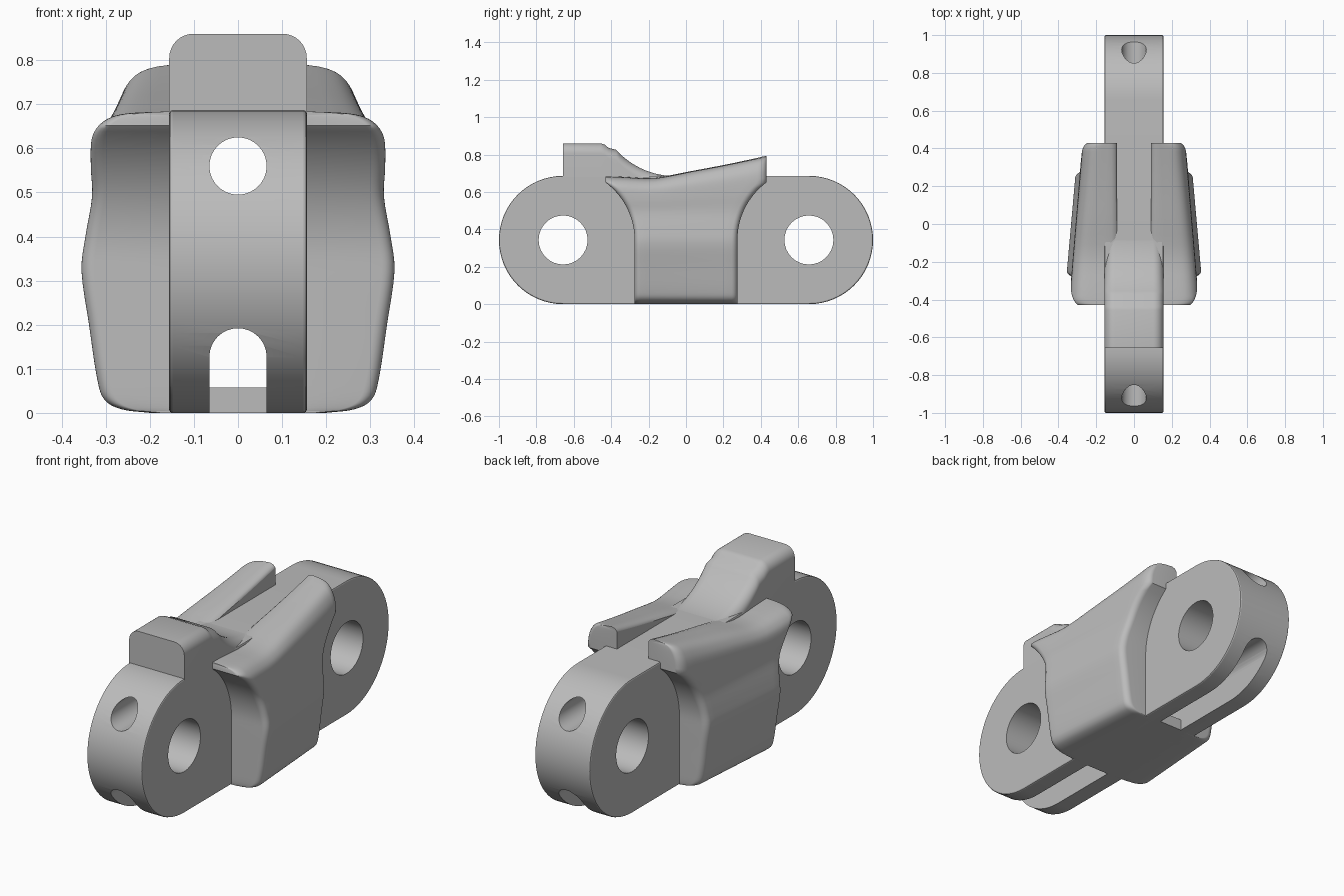
import bpy, bmesh, math
from mathutils import Vector

cube = bpy.data.objects.get("Cube")
if cube:
    bpy.data.objects.remove(cube, do_unlink=True)

grey = bpy.data.materials.new("plain grey")
grey.use_nodes = True
colour = (0.5, 0.5, 0.5, 1)
grey.diffuse_color = colour
grey.node_tree.nodes["Principled BSDF"].inputs["Base Color"].default_value = colour

PIN_Y, PIN_Z, TOP, HALF = 0.657, 0.343, 0.685, 0.156


def finish(name, bm, angle=35):
    bmesh.ops.remove_doubles(bm, verts=bm.verts, dist=1e-5)
    bmesh.ops.recalc_face_normals(bm, faces=bm.faces)
    mesh = bpy.data.meshes.new(name)
    bm.to_mesh(mesh)
    bm.free()
    ob = bpy.data.objects.new(name, mesh)
    bpy.context.collection.objects.link(ob)
    mesh.materials.append(grey)
    select(ob)
    bpy.ops.object.shade_smooth_by_angle(angle=math.radians(angle))
    return ob


def select(ob):
    bpy.ops.object.select_all(action='DESELECT')
    ob.select_set(True)
    bpy.context.view_layer.objects.active = ob


def arc(cy, cz, r, a0, a1, n=32):
    steps = [math.radians(a0 + (a1 - a0) * i / n) for i in range(n + 1)]
    return [(cy + r * math.cos(a), cz + r * math.sin(a)) for a in steps]


def prism(name, outline, axis, lo, hi):
    """Extrude a 2D outline along x (outline is y,z) or y (outline is x,z)."""
    bm = bmesh.new()
    put = (lambda p, t: (t, *p)) if axis == 'x' else (lambda p, t: (p[0], t, p[1]))
    a = [bm.verts.new(put(p, lo)) for p in outline]
    b = [bm.verts.new(put(p, hi)) for p in outline]
    n = len(a)
    for i in range(n):
        bm.faces.new((a[i], a[(i + 1) % n], b[(i + 1) % n], b[i]))
    bm.faces.new(a)
    bm.faces.new(b)
    return finish(name, bm)


def cut(ob, cutter):
    mod = ob.modifiers.new("cut", 'BOOLEAN')
    mod.operation, mod.solver, mod.object = 'DIFFERENCE', 'EXACT', cutter
    select(ob)
    bpy.ops.object.modifier_apply(modifier=mod.name)
    bpy.data.objects.remove(cutter, do_unlink=True)


# Link plate: a rounded bar with slightly eased edges
outline = arc(PIN_Y, PIN_Z, PIN_Z, -90, 90) + arc(-PIN_Y, PIN_Z, PIN_Z, 90, 270)
plate = prism("link_plate", outline, 'x', -HALF, HALF)
bevel = plate.modifiers.new("ease", 'BEVEL')
bevel.width, bevel.segments = 0.007, 2
bevel.limit_method, bevel.angle_limit = 'ANGLE', math.radians(50)
select(plate)
bpy.ops.object.modifier_apply(modifier=bevel.name)

# Pin holes, upper bore, lower arched tunnel and open end slots
for side in (-1, 1):
    cut(plate, prism("pin_cutter", arc(side * PIN_Y, PIN_Z, 0.131, 0, 348.75, 31), 'x', -1, 1))
cut(plate, prism("bore_cutter", arc(0, 0.56, 0.065, 0, 348.75, 31), 'y', -2, 2))
arch = arc(0, 0.127, 0.065, 0, 180, 16)
cut(plate, prism("tunnel_cutter", arch + [(-0.065, 0.058), (0.065, 0.058)], 'y', -2, 2))
for lo, hi in ((-2, -0.28), (0.28, 2)):
    cut(plate, prism("slot_cutter", arch + [(-0.065, -0.1), (0.065, -0.1)], 'y', lo, hi))
select(plate)
bpy.ops.object.shade_smooth_by_angle(angle=math.radians(35))

# Top lug: block with rounded shoulders, sweeping down to the plate
bm = bmesh.new()
path = [(-PIN_Y, 0.86), (-0.455, 0.86), (-0.435, 0.853), (-0.415, 0.836)]
path += arc(-0.06, 1.105, 0.42, 218, 270, 14)[1:] + [(0.03, 0.683)]
rings = []
for y, z in path:
    corner = [(HALF - 0.055 + x, z - 0.055 + h) for x, h in arc(0, 0, 0.055, 0, 90, 8)]
    half = [(HALF, 0.56)] + corner
    ring = half + [(-x, h) for x, h in reversed(half)]
    rings.append([bm.verts.new((x, y, h)) for x, h in ring])
for a, b in zip(rings, rings[1:]):
    for i in range(len(a)):
        j = (i + 1) % len(a)
        bm.faces.new((a[i], a[j], b[j], b[i]))
bm.faces.new(rings[0])
bm.faces.new(rings[-1])
lug = finish("top_lug", bm)
cut(lug, prism("bore_cutter", arc(0, 0.56, 0.065, 0, 348.75, 31), 'y', -2, 2))
select(lug)
bpy.ops.object.shade_smooth_by_angle(angle=math.radians(35))


def spline(points, n):
    """Catmull-Rom through 2D points."""
    pts = [Vector(p) for p in points]
    pts = [2 * pts[0] - pts[1]] + pts + [2 * pts[-1] - pts[-2]]
    out = []
    for a, b, c, d in zip(pts, pts[1:], pts[2:], pts[3:]):
        for k in range(n):
            t = k / n
            out.append(0.5 * (2 * b + (c - a) * t + (2 * a - 5 * b + 4 * c - d) * t ** 2
                              + (3 * b - a - 3 * c + d) * t ** 3))
    return out + [pts[-2]]


def reach(z):
    """Half length of the wing at a height: straight, then flaring around the pins."""
    d = z - PIN_Z
    return 0.275 if d < 0 else min(0.43, PIN_Y - math.sqrt(max(0.382 ** 2 - d * d, 0)))


def lift(y):
    return 0.105 * max(0, y + 0.2) ** 1.35 / 0.52 - 0.012 * math.exp(-((y + 0.18) / 0.14) ** 2)


# Side wings: wavy section, tapered towards the back, flared lips at the top
INNER = 0.09
section = spline([(0.2, 0), (0.265, 0.008), (0.305, 0.03), (0.322, 0.08), (0.34, 0.2),
                  (0.357, 0.32), (0.348, 0.4), (0.331, 0.49), (0.331, 0.56), (0.326, 0.62),
                  (0.308, 0.652), (0.28, 0.672), (0.24, 0.681), (0.17, TOP - 0.001)], 4)
section = [(INNER, 0), *section, (INNER + 0.03, TOP), (INNER + 0.01, TOP - 0.004)]
FILLET = 0.045
ends = [1 - FILLET / 0.4 * (1 - math.cos(math.pi / 2 * k / 6)) for k in range(7)]
stations = [-e for e in ends] + [ends[-1] * (k / 7 - 1) for k in range(1, 14)] + ends[::-1]


def wing_vert(v, x, z0):
    z = z0
    for _ in range(3):
        y = v * reach(z)
        z = z0 + lift(y) * min(1, max(0, (z0 - 0.48) / (TOP - 0.48)))
    gap = min(1, (1 - abs(v)) * 0.4 / FILLET)
    ease = FILLET * 0.7 * (1 - math.sqrt(1 - (1 - gap) ** 2))
    taper = 0.933 - 0.25 * y
    wide = x if x <= INNER + 0.03 else x * taper - ease * min(1, (x - INNER - 0.03) / 0.1)
    return Vector((wide, y, z))


for name, side in (("left_wing", 1), ("right_wing", -1)):
    bm = bmesh.new()
    outer, inner = [], []
    for v in stations:
        row = [wing_vert(v, x, z) for x, z in section]
        outer.append([bm.verts.new((side * p.x, p.y, p.z)) for p in row])
        wall = [wing_vert(v, INNER, min(z, TOP - 0.012)) for x, z in section]
        inner.append([bm.verts.new((side * p.x, p.y, p.z)) for p in wall])
    n = len(section)
    for grid in (outer, inner):
        for a, b in zip(grid, grid[1:]):
            for i in range(n - 1):
                bm.faces.new((a[i], a[i + 1], b[i + 1], b[i]))
    for j in range(len(stations) - 1):
        bm.faces.new((outer[j][-1], inner[j][-1], inner[j + 1][-1], outer[j + 1][-1]))
    for j in (0, -1):
        for i in range(n - 1):
            bm.faces.new((outer[j][i], outer[j][i + 1], inner[j][i + 1], inner[j][i]))
    bmesh.ops.remove_doubles(bm, verts=bm.verts, dist=1e-5)
    bmesh.ops.dissolve_degenerate(bm, edges=bm.edges, dist=1e-5)
    finish(name, bm, 45)
